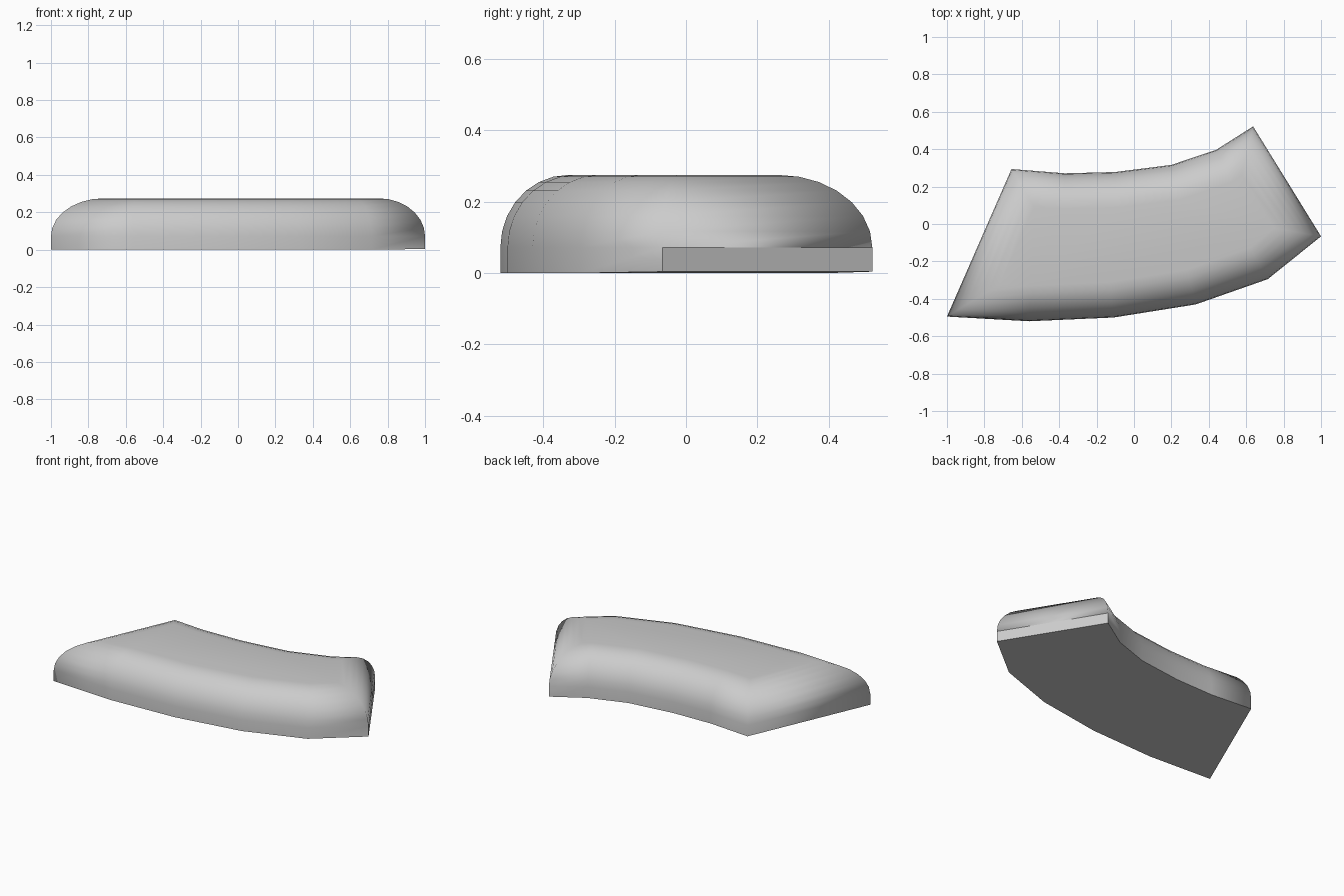
import bpy, bmesh, math
from mathutils import Vector

if "Cube" in bpy.data.objects:
    bpy.data.objects.remove(bpy.data.objects["Cube"])

# Curved footprint, counter-clockwise: front arc, right end, back arc, left end
outline = [Vector(p) for p in [
    (-1.0, -0.495), (-0.56, -0.52), (-0.11, -0.5), (0.33, -0.43), (0.715, -0.295), (1.0, -0.066),
    (0.637, 0.522), (0.44, 0.397), (0.2, 0.316), (-0.1, 0.278), (-0.37, 0.271), (-0.655, 0.294)]]
n = len(outline)
END = 5  # outline segment forming the right end

HEIGHT, WALL, INSET, STEPS = 0.275, 0.072, 0.19, 7


def inward(a, b):
    d = (b - a).normalized()
    return Vector((-d.y, d.x))


def inset_point(i, dist):
    p = outline[i]
    n1 = inward(outline[i - 1], p)
    n2 = inward(p, outline[(i + 1) % n])
    return p + (n1 + n2) * dist / (1 + n1.dot(n2))


# Edge profile: short upright wall, then a rounded shoulder
profile = [(0, 0)]
for k in range(STEPS + 1):
    a = math.pi / 2 * k / STEPS
    profile.append((INSET * (1 - math.cos(a)), WALL + (HEIGHT - WALL) * math.sin(a)))

bm = bmesh.new()
rings = []
for dist, z in profile:
    ring = []
    for i in range(n):
        p = inset_point(i, dist)
        lift = 0.004 if z == 0 and i in (END, END + 1) else 0
        ring.append(bm.verts.new((p.x, p.y, z + lift)))
    rings.append(ring)

# Walls, shoulder and the two caps
end_strip = None
for k in range(len(rings) - 1):
    lo, hi = rings[k], rings[k + 1]
    for i in range(n):
        j = (i + 1) % n
        f = bm.faces.new((lo[i], lo[j], hi[j], hi[i]))
        f.smooth = True
        if k == 0 and i == END:
            end_strip = f
top = bm.faces.new(rings[-1])
top.smooth = True
bottom = bm.faces.new(rings[0][::-1])

# Crisp base rim and flat strip on the right end
for f in (bottom, end_strip):
    f.smooth = False
    for e in f.edges:
        e.smooth = False

mesh = bpy.data.meshes.new("curved_rounded_slab")
bm.to_mesh(mesh)
bm.free()
slab = bpy.data.objects.new("curved_rounded_slab", mesh)
bpy.context.collection.objects.link(slab)
